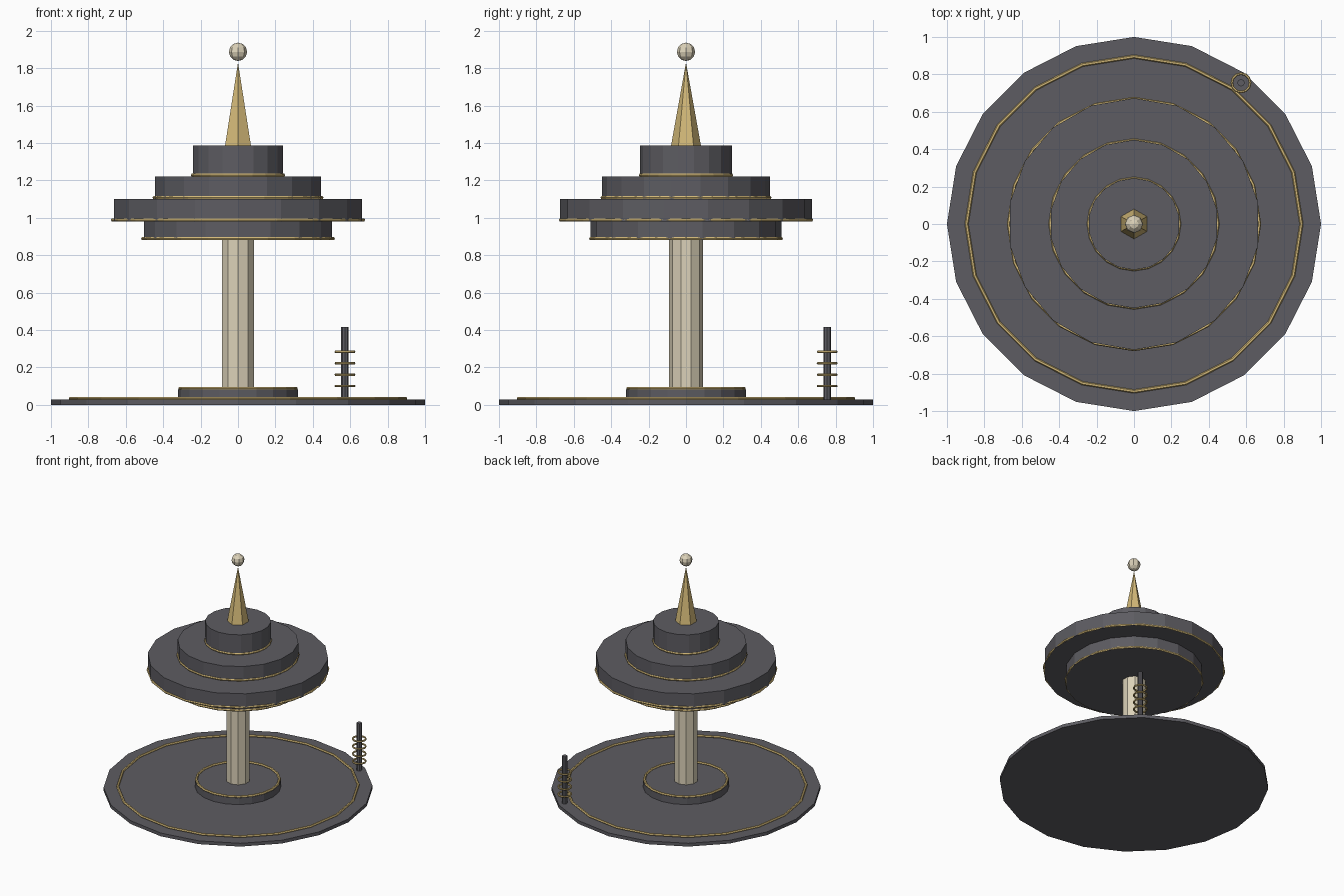
import bpy
import bmesh
import math
from mathutils import Matrix

cube = bpy.data.objects.get("Cube")
if cube:
    bpy.data.objects.remove(cube, do_unlink=True)


def material(name, rgb):
    mat = bpy.data.materials.new(name)
    mat.use_nodes = True
    colour = (*rgb, 1.0)
    mat.diffuse_color = colour
    mat.node_tree.nodes["Principled BSDF"].inputs["Base Color"].default_value = colour
    return mat


SLATE = material("slate grey", (0.11, 0.108, 0.122))
CREAM = material("cream stone", (0.71, 0.64, 0.48))
GOLD = material("gold trim", (0.66, 0.49, 0.19))


def finish(name, bm, mat):
    mesh = bpy.data.meshes.new(name)
    bmesh.ops.recalc_face_normals(bm, faces=bm.faces)
    bm.to_mesh(mesh)
    bm.free()
    mesh.materials.append(mat)
    obj = bpy.data.objects.new(name, mesh)
    bpy.context.collection.objects.link(obj)
    return obj


def prism(name, sides, radius, z0, z1, mat, top=None, x=0, y=0):
    """Upright prism or cone with one corner pointing along y."""
    bm = bmesh.new()
    bmesh.ops.create_cone(bm, cap_ends=True, segments=sides, radius1=radius,
                          radius2=radius if top is None else top, depth=z1 - z0)
    bmesh.ops.rotate(bm, verts=bm.verts, matrix=Matrix.Rotation(math.pi, 3, "Z"))
    bmesh.ops.translate(bm, verts=bm.verts, vec=(x, y, (z0 + z1) / 2))
    return finish(name, bm, mat)


def ring(name, radius, thick, z, segments=20, x=0, y=0):
    """Horizontal torus with a six-sided section."""
    bm = bmesh.new()
    sides = 6
    loops = []
    for i in range(segments):
        a = math.tau * i / segments
        loop = []
        for j in range(sides):
            b = math.tau * j / sides
            r = radius + thick * math.cos(b)
            loop.append(bm.verts.new((x + r * math.cos(a), y + r * math.sin(a),
                                      z + thick * math.sin(b))))
        loops.append(loop)
    for i in range(segments):
        p, q = loops[i], loops[(i + 1) % segments]
        for j in range(sides):
            k = (j + 1) % sides
            bm.faces.new((p[j], q[j], q[k], p[k]))
    return finish(name, bm, GOLD)


# Ground disc, pedestal and column
prism("base_disc", 20, 1.0, 0, 0.027, SLATE)
ring("base_trim", 0.895, 0.01, 0.033)
prism("pedestal", 20, 0.32, 0.027, 0.082, SLATE)
ring("pedestal_trim", 0.31, 0.01, 0.087)
prism("column", 10, 0.09, 0.08, 0.89, CREAM)

# Stacked tiers, each with a gold band at its foot
tiers = [("lower_tier", 0.511, 0.88, 0.98),
         ("main_tier", 0.673, 0.98, 1.10),
         ("upper_tier", 0.45, 1.10, 1.22),
         ("top_tier", 0.245, 1.22, 1.385)]
for name, radius, z0, z1 in tiers:
    prism(name, 18, radius, z0, z1, SLATE)
    ring(name + "_trim", radius - 0.002, 0.009, z0 + 0.008)

# Spire and finial
prism("spire", 6, 0.08, 1.385, 1.83, GOLD, top=0)
bm = bmesh.new()
bmesh.ops.create_uvsphere(bm, u_segments=8, v_segments=6, radius=0.049)
bmesh.ops.translate(bm, verts=bm.verts, vec=(0, 0, 1.887))
finish("finial", bm, CREAM)

# Small ringed post near the rim
px, py = 0.572, 0.755
prism("rim_post", 8, 0.02, 0.027, 0.415, SLATE, x=px, y=py)
for i in range(4):
    ring(f"post_ring_{i + 1}", 0.049, 0.007, 0.1 + 0.061 * i, 12, px, py)
